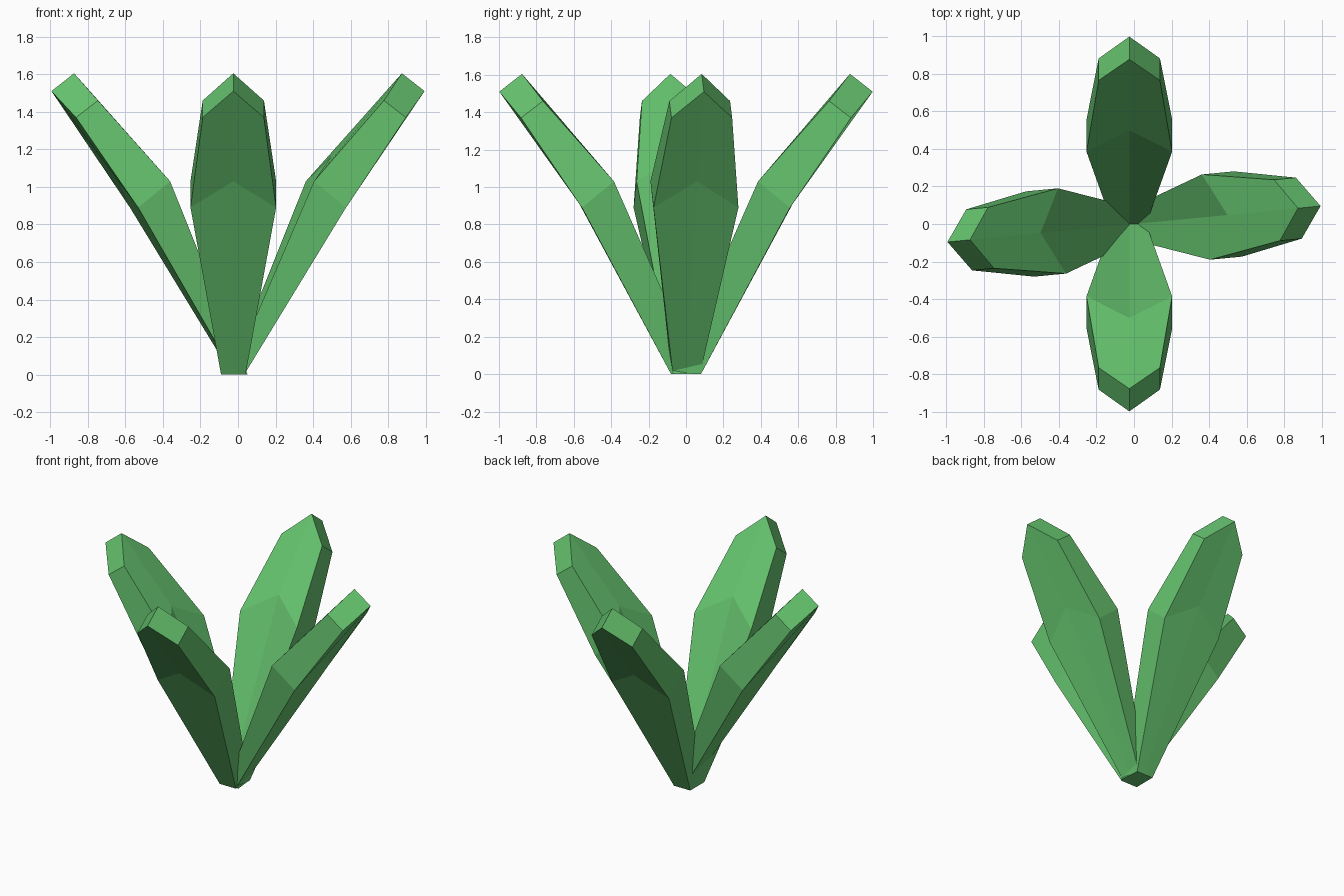
import bpy, bmesh
from math import radians
from mathutils import Matrix, Vector

if "Cube" in bpy.data.objects:
    bpy.data.objects.remove(bpy.data.objects["Cube"])

green = bpy.data.materials.new("leaf green")
green.use_nodes = True
green.diffuse_color = (0.13, 0.54, 0.155, 1)
bsdf = green.node_tree.nodes["Principled BSDF"]
bsdf.inputs["Base Color"].default_value = green.diffuse_color
bsdf.inputs["Roughness"].default_value = 0.8


def leaf(name, angle, offset, base_in, base_out, base_half):
    """A thick pointed blade leaning along local +x, built as two matching skins."""
    bm = bmesh.new()

    def skin(base, mid, mid_centre, shoulder, tip):
        # each station is (reach, height); sides come in left/right pairs
        def pair(p, half):
            return [bm.verts.new((p[0], s * half, p[1])) for s in (-1, 1)]

        def centre(p):
            return bm.verts.new((p[0], 0, p[1]))

        b, m, s = pair((base, 0), base_half), pair(mid, 0.228), pair(shoulder, 0.163)
        bc, mc, t = centre((base, 0)), centre(mid_centre), centre(tip)
        for i in (0, 1):
            bm.faces.new((b[i], bc, mc, m[i]))
            bm.faces.new((m[i], mc, t, s[i]))
        return [bc, b[0], m[0], s[0], t, s[1], m[1], b[1]]

    inner = skin(base_in, (0.385, 1.03), (0.5, 1.165), (0.765, 1.46), (0.877, 1.605))
    outer = skin(base_out, (0.556, 0.89), (0.635, 1.03), (0.882, 1.37), (0.998, 1.51))

    # rim joining the two skins
    for i in range(len(inner)):
        j = (i + 1) % len(inner)
        bm.faces.new((inner[i], inner[j], outer[j], outer[i]))

    bmesh.ops.recalc_face_normals(bm, faces=bm.faces)
    bm.transform(Matrix.Translation(Vector((offset, 0, 0)))
                 @ Matrix.Rotation(radians(angle), 4, "Z"))
    mesh = bpy.data.meshes.new(name)
    bm.to_mesh(mesh)
    bm.free()
    mesh.materials.append(green)
    obj = bpy.data.objects.new(name, mesh)
    bpy.context.collection.objects.link(obj)


# front and back pair sit slightly to one side
for name, angle in (("front_leaf", -90), ("back_leaf", 90)):
    leaf(name, angle, -0.025, -0.07, 0.08, 0.065)

# side pair is turned a little about the centre
for name, angle in (("left_leaf", 5.5), ("right_leaf", 185.5)):
    leaf(name, angle, 0, -0.045, 0.026, 0.073)
